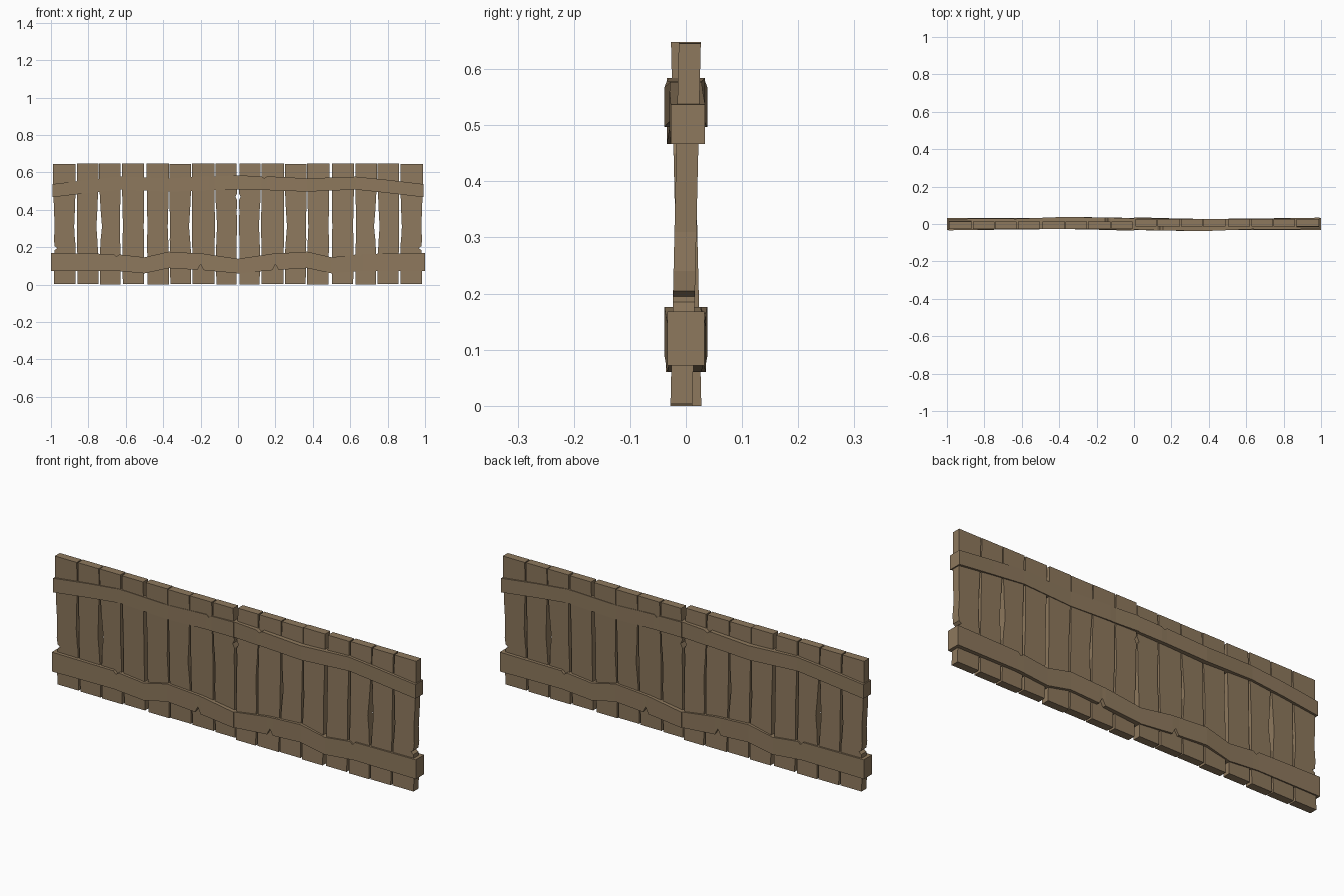
import bpy, bmesh
from math import pi
from mathutils import Matrix

wood = bpy.data.materials.new("weathered_wood")
wood.diffuse_color = (0.27, 0.19, 0.11, 1)


def loft(name, rings, turned):
    """Skin four-sided rings into a closed flat-shaded beam."""
    bm = bmesh.new()
    loops = [[bm.verts.new(p) for p in r] for r in rings]
    for a, b in zip(loops, loops[1:]):
        for i in range(4):
            j = (i + 1) % 4
            bm.faces.new((a[i], a[j], b[j], b[i]))
    bm.faces.new(loops[0])
    bm.faces.new(loops[-1])
    if turned:
        bm.transform(Matrix.Rotation(pi, 4, 'Z'))
    bmesh.ops.recalc_face_normals(bm, faces=bm.faces)
    me = bpy.data.meshes.new(name)
    bm.to_mesh(me)
    bm.free()
    me.materials.append(wood)
    ob = bpy.data.objects.new(name, me)
    bpy.context.collection.objects.link(ob)


def plank(name, rows, turned):
    # row: z, left x, right x; the plank leans backwards-to-front going up
    rings = []
    for z, l, r in rows:
        y = 0.008 - 0.015 * z / 0.648
        t = 0.0195
        rings.append([(l, y - t, z), (r, y - t, z), (r, y + t, z), (l, y + t, z)])
    loft(name, rings, turned)


def rail(name, cols, turned):
    # column: x, low z, high z, front y, back y
    rings = [[(x, f, lo), (x, b, lo), (x, b, hi), (x, f, hi)]
             for x, lo, hi, f, b in cols]
    loft(name, rings, turned)


# left/right edges at the ends, then at the narrow waist, and base height
planks = [
    (-0.988, -0.868, -0.980, -0.876, 0.004),
    (-0.862, -0.747, -0.860, -0.757, 0.002),
    (-0.742, -0.628, -0.727, -0.632, 0.000),
    (-0.620, -0.503, -0.615, -0.504, 0.003),
    (-0.488, -0.370, -0.484, -0.376, 0.000),
    (-0.366, -0.250, -0.364, -0.262, 0.004),
    (-0.246, -0.126, -0.246, -0.123, 0.002),
    (-0.120, -0.008, -0.112, -0.006, 0.000),
]
top_rail = [
    (-0.993, 0.467, 0.537, -0.034, 0.027),
    (-0.80, 0.490, 0.560, -0.030, 0.029),
    (-0.63, 0.508, 0.577, -0.028, 0.028),
    (-0.37, 0.497, 0.568, -0.026, 0.038),
    (-0.155, 0.505, 0.579, -0.029, 0.034),
    (-0.14, 0.505, 0.569, -0.029, 0.034),
    (-0.125, 0.505, 0.579, -0.029, 0.034),
    (0.0, 0.508, 0.584, -0.034, 0.030),
]
low_rail = [
    (-1.0, 0.072, 0.168, -0.033, 0.033),
    (-0.665, 0.074, 0.164, -0.030, 0.031),
    (-0.65, 0.073, 0.150, -0.030, 0.031),
    (-0.635, 0.072, 0.161, -0.030, 0.031),
    (-0.50, 0.060, 0.146, -0.028, 0.033),
    (-0.37, 0.088, 0.176, -0.027, 0.038),
    (-0.217, 0.079, 0.167, -0.030, 0.036),
    (-0.20, 0.108, 0.166, -0.030, 0.036),
    (-0.183, 0.077, 0.165, -0.031, 0.036),
    (0.0, 0.060, 0.138, -0.036, 0.032),
]

# The fence is two identical halves, one turned half a circle
for side, turned in (("left", False), ("right", True)):
    for i, (l, r, wl, wr, base) in enumerate(planks):
        rows = [(base, l + 0.004, r), (0.15, l + 0.003, r)]
        if i == 0:    # nick in the outer edge
            rows += [(0.185, wl, r), (0.195, wl + 0.014, r), (0.205, wl, r)]
        rows += [(0.24, (l + wl) / 2, (r + wr) / 2), (0.31, wl, wr),
                 (0.40, (l + wl) / 2, (r + wr) / 2)]
        if i == 7:    # nick beside the middle joint
            rows += [(0.45, l, r + 0.004), (0.47, l, r - 0.006), (0.49, l, r + 0.004)]
        rows += [(0.53, l, r), (0.648 - base * 0.5, l, r)]
        plank(f"{side}_plank_{i + 1}", rows, turned)
    rail(f"{side}_top_rail", top_rail, turned)
    rail(f"{side}_bottom_rail", low_rail, turned)
